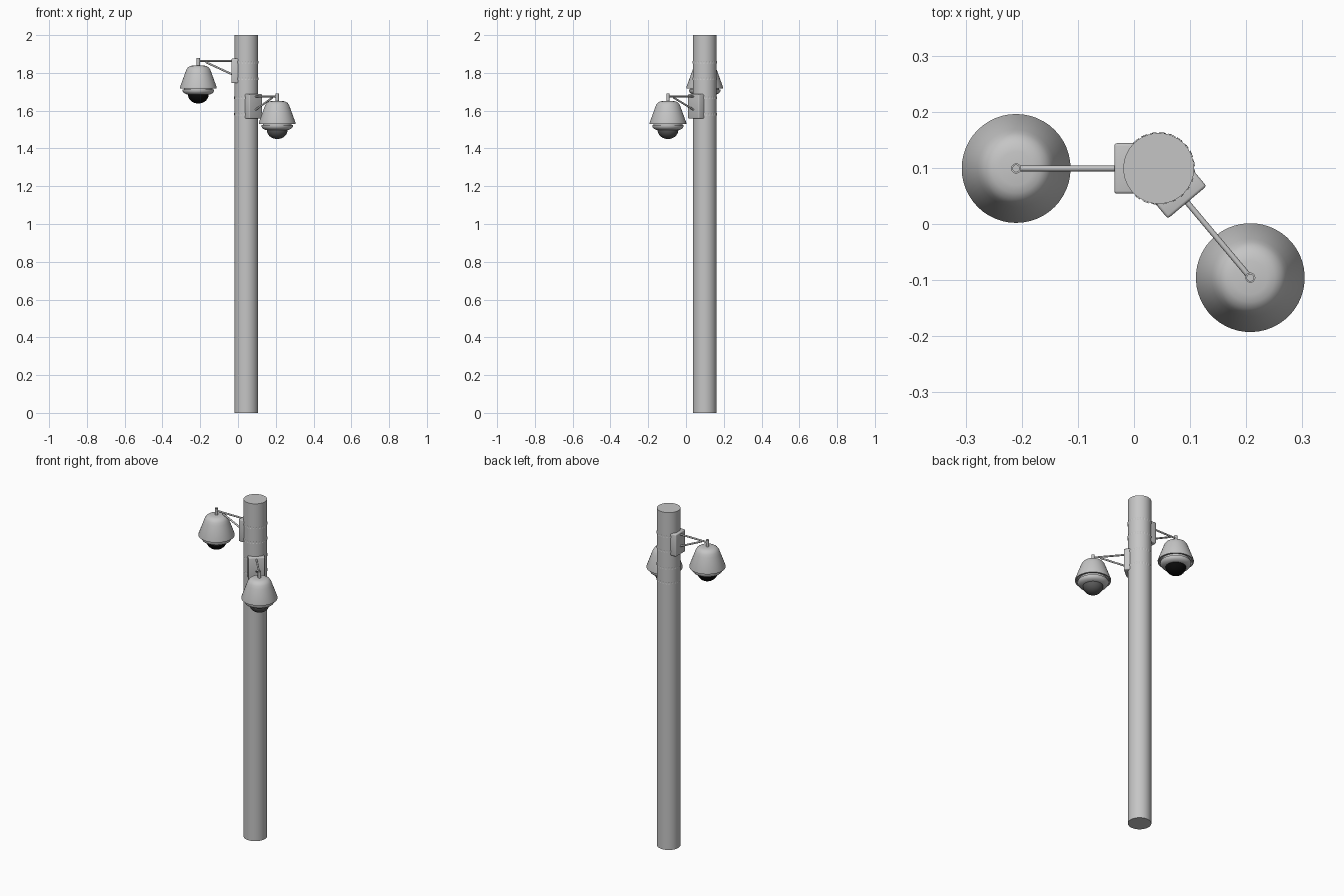
import bpy, bmesh, math
from mathutils import Vector, Matrix

cube = bpy.data.objects.get("Cube")
if cube:
    bpy.data.objects.remove(cube, do_unlink=True)


def material(name, value):
    m = bpy.data.materials.new(name)
    m.use_nodes = True
    color = (value, value, value, 1)
    m.diffuse_color = color
    m.node_tree.nodes["Principled BSDF"].inputs["Base Color"].default_value = color
    return m


GREY = material("light grey metal", 0.56)
SMOKE = material("smoked dome", 0.10)
BLACK = material("black dome", 0.003)

POLE = Vector((0.044, 0.099, 0))
POLE_R = 0.063


def finish(name, bm, mat, matrix):
    bmesh.ops.recalc_face_normals(bm, faces=bm.faces[:])
    me = bpy.data.meshes.new(name)
    bm.to_mesh(me)
    bm.free()
    ob = bpy.data.objects.new(name, me)
    bpy.context.collection.objects.link(ob)
    ob.matrix_world = matrix
    me.materials.append(mat)
    bpy.ops.object.select_all(action="DESELECT")
    ob.select_set(True)
    bpy.context.view_layer.objects.active = ob
    bpy.ops.object.shade_smooth_by_angle(angle=math.radians(35))


def lathe(name, profile, mat, matrix, steps=48):
    bm = bmesh.new()
    verts = [bm.verts.new((r, 0, z)) for r, z in profile]
    edges = [bm.edges.new(pair) for pair in zip(verts, verts[1:])]
    bmesh.ops.spin(bm, geom=verts + edges, cent=(0, 0, 0), axis=(0, 0, 1),
                   angle=math.tau, steps=steps)
    bmesh.ops.remove_doubles(bm, verts=bm.verts[:], dist=1e-5)
    finish(name, bm, mat, matrix)


def rod(name, a, b, radius, mat, matrix, sides=12):
    a, b = Vector(a), Vector(b)
    turn = (b - a).to_track_quat("Z", "Y").to_matrix().to_4x4()
    bm = bmesh.new()
    bmesh.ops.create_cone(bm, cap_ends=True, segments=sides, radius1=radius,
                          radius2=radius, depth=(b - a).length,
                          matrix=Matrix.Translation((a + b) / 2) @ turn)
    finish(name, bm, mat, matrix)


def mounting_box(name, matrix):
    bm = bmesh.new()
    bmesh.ops.create_cube(bm, size=1, matrix=Matrix.Translation((0.056, 0, -0.064))
                          @ Matrix.Diagonal((0.046, 0.09, 0.13, 1)))
    bmesh.ops.bevel(bm, geom=bm.edges[:], offset=0.005, segments=3,
                    profile=0.5, affect="EDGES")
    finish(name, bm, GREY, matrix)


def strap(name, z, matrix):
    # Thin clamp band with a row of recessed slots
    bm = bmesh.new()
    r = POLE_R + 0.0016
    bmesh.ops.create_cone(bm, segments=48, radius1=r, radius2=r, depth=0.013,
                          matrix=Matrix.Translation((0, 0, z)))
    bm.normal_update()
    slots = list(bm.faces)[::2]
    bmesh.ops.inset_individual(bm, faces=slots, thickness=0.003, depth=-0.001)
    finish(name, bm, GREY, matrix)


# Shell, lens collar and dome outlines, measured from the bracket top
SHELL = [(0, -0.035), (0.03, -0.036), (0.044, -0.039), (0.055, -0.046),
         (0.063, -0.057), (0.069, -0.073), (0.097, -0.150), (0.097, -0.157),
         (0.090, -0.157), (0.086, -0.150), (0, -0.150)]
COLLAR = [(0, -0.150), (0.076, -0.150), (0.076, -0.163), (0.083, -0.163),
          (0.083, -0.172), (0.076, -0.182), (0.060, -0.190), (0, -0.190)]
DOME_R, DOME_Z, DOME_H = 0.055, -0.189, 0.048
DOME = [(DOME_R * math.cos(t), DOME_Z - DOME_H * math.sin(t))
        for t in [i * math.pi / 24 for i in range(13)]]
SOCKET = [(0, -0.04), (0.009, -0.04), (0.009, 0.003), (0.006, 0.003),
          (0.006, -0.004), (0, -0.004)]
REACH = 0.254


def camera(label, angle, top, dome_mat):
    base = Matrix.Translation(POLE + Vector((0, 0, top))) @ Matrix.Rotation(angle, 4, "Z")
    head = base @ Matrix.Translation((REACH, 0, 0))
    mounting_box(label + "_mounting_box", base)
    for i, z in enumerate((-0.018, -0.105)):
        strap(f"{label}_strap_{i + 1}", z, base)
    rod(label + "_arm", (0.07, 0, -0.012), (REACH, 0, -0.012), 0.005, GREY, base)
    rod(label + "_brace", (0.07, 0, -0.085), (0.215, 0, -0.018), 0.005, GREY, base)
    lathe(label + "_socket", SOCKET, GREY, head, 20)
    lathe(label + "_shell", SHELL, GREY, head)
    lathe(label + "_collar", COLLAR, GREY, head)
    lathe(label + "_dome", DOME, dome_mat, head)


rod("pole", (0, 0, 0), (0, 0, 2), POLE_R, GREY, Matrix.Translation(POLE), 64)
camera("upper_camera", math.pi, 1.875, BLACK)
camera("lower_camera", math.radians(-50), 1.687, SMOKE)
